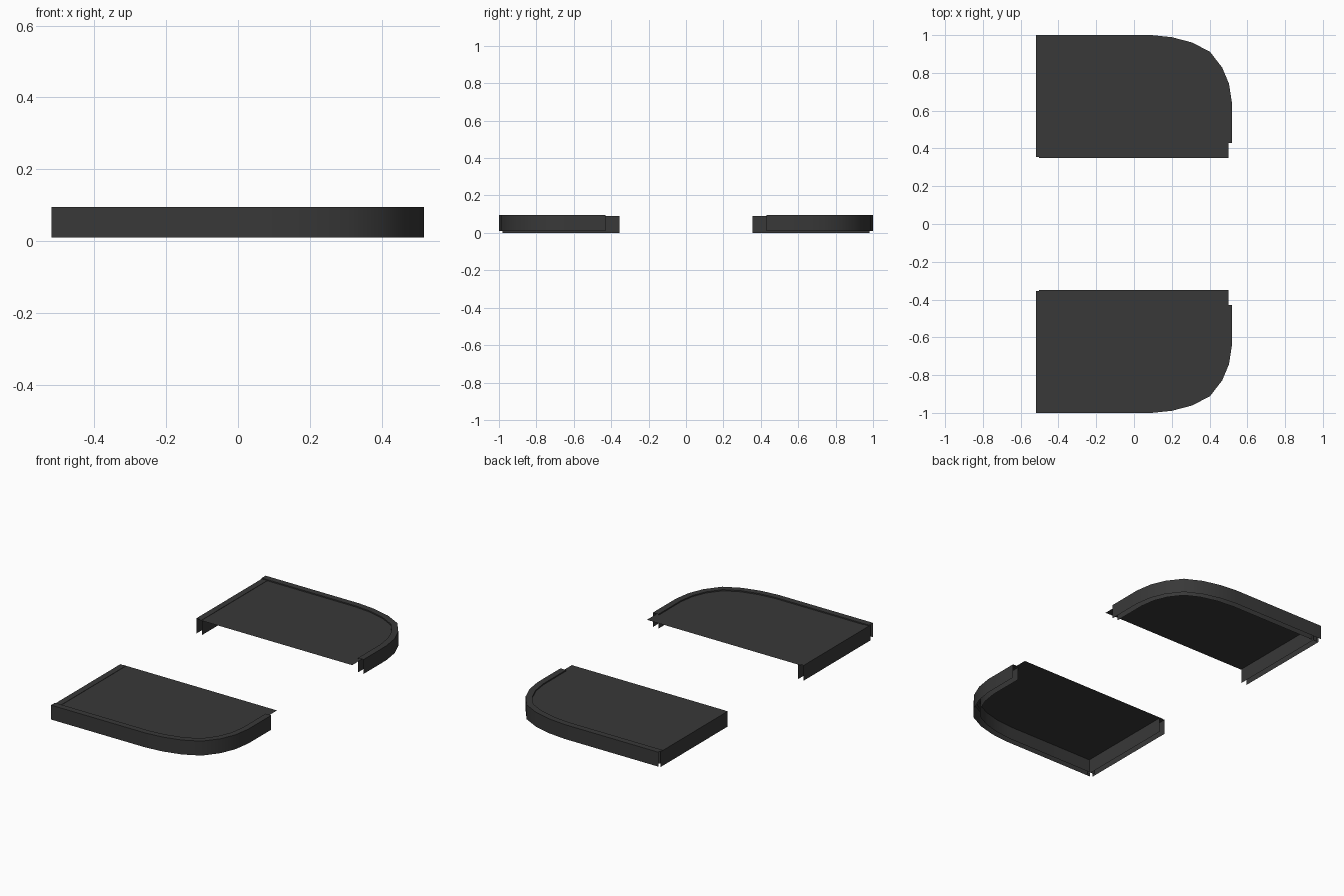
import bpy
from mathutils import Vector

if "Cube" in bpy.data.objects:
    bpy.data.objects.remove(bpy.data.objects["Cube"])

mat = bpy.data.materials.new("dark_grey")
mat.diffuse_color = (0.04, 0.04, 0.04, 1)
mat.use_nodes = True
mat.node_tree.nodes["Principled BSDF"].inputs["Base Color"].default_value = mat.diffuse_color
WIDTH = 0.036


def offset(path, d):
    """Shift an open path to its right by d, with mitred joints."""
    pts = [Vector(p) for p in path]
    out = []
    for i, p in enumerate(pts):
        a = (p - pts[i - 1]).normalized() if i else None
        b = (pts[i + 1] - p).normalized() if i < len(pts) - 1 else None
        a, b = a or b, b or a
        na, nb = Vector((a.y, -a.x)), Vector((b.y, -b.x))
        m = (na + nb).normalized()
        out.append(p + m * d / m.dot(na))
    return out


def make(name, verts, faces):
    """Create the part on the +y side and mirror it to the -y side."""
    mesh = bpy.data.meshes.new(name)
    mesh.from_pydata(verts, [], faces)
    mesh.materials.append(mat)
    obj = bpy.data.objects.new(name, mesh)
    bpy.context.collection.objects.link(obj)
    mod = obj.modifiers.new("mirror", 'MIRROR')
    mod.use_axis = (False, True, False)
    mod.use_mirror_merge = False
    bpy.ops.object.select_all(action='DESELECT')
    obj.select_set(True)
    bpy.context.view_layer.objects.active = obj
    bpy.ops.object.shade_smooth_by_angle()
    return obj


def channel(name, path, z0, z1):
    """Inverted-U edge trim: outer wall, top strip, inner wall."""
    verts, faces = [], []
    for o, i in zip(offset(path, 0), offset(path, WIDTH)):
        verts += [(o.x, o.y, z0), (o.x, o.y, z1), (i.x, i.y, z1), (i.x, i.y, z0)]
    for s in range(len(path) - 1):
        for k in range(3):
            a = s * 4 + k
            faces.append((a, a + 4, a + 5, a + 1))
    return make(name, verts, faces)


# Outer outline: straight long edge, rounded corner, short end edge
corner = [(0.093, 1.0), (0.2, 0.989), (0.307, 0.961), (0.402, 0.912),
          (0.467, 0.828), (0.503, 0.742), (0.518, 0.644)]
outline = [(-0.52, 1.0)] + corner + [(0.518, 0.43)]

# Raised trim around the long edge and the rounded corner
channel("curved_trim", outline, 0.01, 0.095)

# Slightly lower straight trim on the square end
channel("end_trim", [(-0.52, 0.355), (-0.52, 0.98)], 0.0, 0.09)

# Flat panel tucked under the trims, projecting past them on the inner side
mid = offset(outline, WIDTH / 2)
rim = [(p.x, p.y, 0.088) for p in mid]
rim[0] = (-0.502, rim[0][1], 0.088)
rim[-1] = (rim[-1][0], 0.35, 0.088)
panel = rim + [(-0.502, 0.35, 0.088)]
make("flat_panel", panel, [tuple(reversed(range(len(panel))))])
